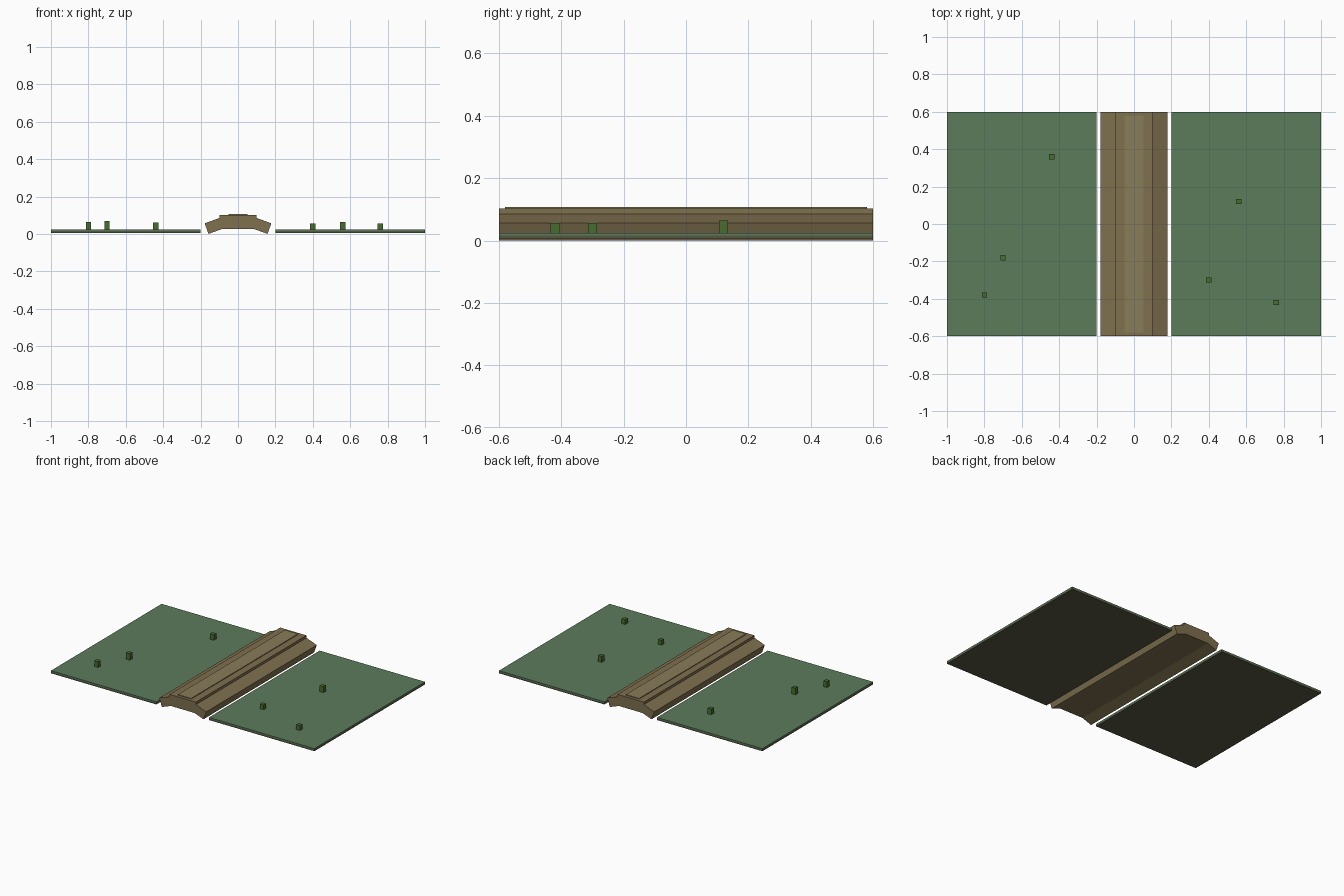
import bpy, math

if "Cube" in bpy.data.objects:
    bpy.data.objects.remove(bpy.data.objects["Cube"])

def material(name, color):
    m = bpy.data.materials.new(name)
    m.diffuse_color = (*color, 1)
    m.use_nodes = True
    m.node_tree.nodes["Principled BSDF"].inputs["Base Color"].default_value = m.diffuse_color
    return m

grass = material("grass", (0.105, 0.20, 0.105))
soil = material("soil", (0.095, 0.095, 0.06))
earth = material("earth", (0.21, 0.16, 0.077))
worn = material("worn_earth", (0.25, 0.20, 0.10))
shrub = material("shrub", (0.065, 0.15, 0.03))

def box(name, center, size, mat, tilt=0.0):
    bpy.ops.mesh.primitive_cube_add(size=1, location=center, rotation=(0, tilt, 0))
    ob = bpy.context.object
    ob.name = name
    ob.scale = size
    ob.data.materials.append(mat)
    return ob

# flat fields: grass layer on a soil layer, both sides; sloped bank shoulders
for side, s in (("left", -1), ("right", 1)):
    box(f"{side}_field_grass", (s * 0.6, 0, 0.020), (0.8, 1.2, 0.008), grass)
    box(f"{side}_field_soil", (s * 0.6, 0, 0.011), (0.8, 1.2, 0.010), soil)
    box(f"{side}_bank_slope", (s * 0.121, 0, 0.0453), (0.10, 1.2, 0.06), earth,
        s * math.radians(20))

# bank core and the worn path on its crest
box("bank_core", (0, 0, 0.0635), (0.2, 1.2, 0.077), earth)
box("crest_path", (0, 0, 0.102), (0.1, 1.16, 0.01), worn)

# small square shrubs: x, y, top height
shrubs = [(-0.8, -0.38, 0.064), (-0.7, -0.18, 0.069), (-0.44, 0.36, 0.062),
          (0.4, -0.3, 0.057), (0.56, 0.12, 0.065), (0.76, -0.42, 0.057)]
for i, (x, y, top) in enumerate(shrubs):
    box(f"shrub_{i + 1}", (x, y, (0.022 + top) / 2), (0.028, 0.028, top - 0.022), shrub)
